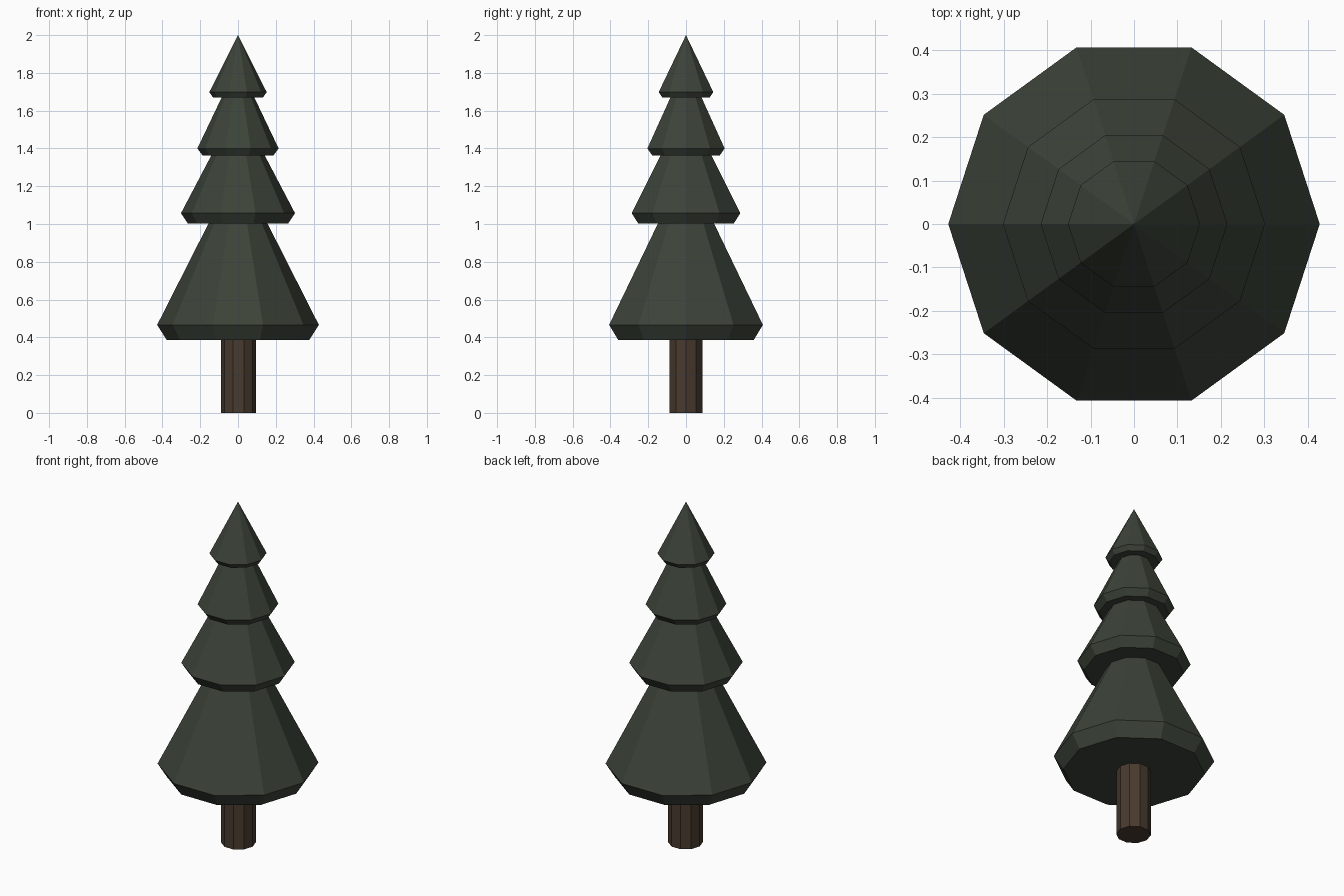
import bpy, bmesh
from math import cos, sin, tau

if "Cube" in bpy.data.objects:
    bpy.data.objects.remove(bpy.data.objects["Cube"])

SIDES = 10


def material(name, rgb):
    mat = bpy.data.materials.new(name)
    mat.diffuse_color = (*rgb, 1)
    mat.use_nodes = True
    mat.node_tree.nodes["Principled BSDF"].inputs["Base Color"].default_value = mat.diffuse_color
    return mat


def lathe(name, profile, mat, x=0.0):
    """Spin a (radius, z) profile into a flat-faced, closed ten-sided solid."""
    bm = bmesh.new()
    rings = []
    for r, z in profile:
        if r == 0:
            rings.append([bm.verts.new((0, 0, z))] * SIDES)
        else:
            rings.append([bm.verts.new((r * cos(tau * i / SIDES), r * sin(tau * i / SIDES), z))
                          for i in range(SIDES)])
    for low, high in zip(rings, rings[1:]):
        for i in range(SIDES):
            j = (i + 1) % SIDES
            quad = [low[i], low[j], high[j], high[i]]
            bm.faces.new(list(dict.fromkeys(quad)))
    # Cap open ends
    for ring, r in ((rings[0], profile[0][0]), (rings[-1], profile[-1][0])):
        if r:
            bm.faces.new(ring)
    bmesh.ops.recalc_face_normals(bm, faces=bm.faces)
    mesh = bpy.data.meshes.new(name)
    bm.to_mesh(mesh)
    bm.free()
    mesh.materials.append(mat)
    obj = bpy.data.objects.new(name, mesh)
    obj.location.x = x
    bpy.context.collection.objects.link(obj)
    return obj


green = material("needles", (0.045, 0.056, 0.040))
brown = material("bark", (0.066, 0.043, 0.028))

# Foliage tiers: (underside radius, underside z, rim radius, rim z, top radius, top z)
tiers = [
    (0.378, 0.387, 0.428, 0.466, 0.156, 1.003),
    (0.266, 1.003, 0.302, 1.057, 0.142, 1.362),
    (0.187, 1.362, 0.215, 1.400, 0.086, 1.671),
    (0.133, 1.671, 0.152, 1.698, 0.0, 2.0),
]
profile = [(t[k], t[k + 1]) for t in tiers for k in (0, 2, 4)]
lathe("foliage", profile, green)

# Trunk
lathe("trunk", [(0.092, 0), (0.092, 0.42)], brown, x=0.003)
